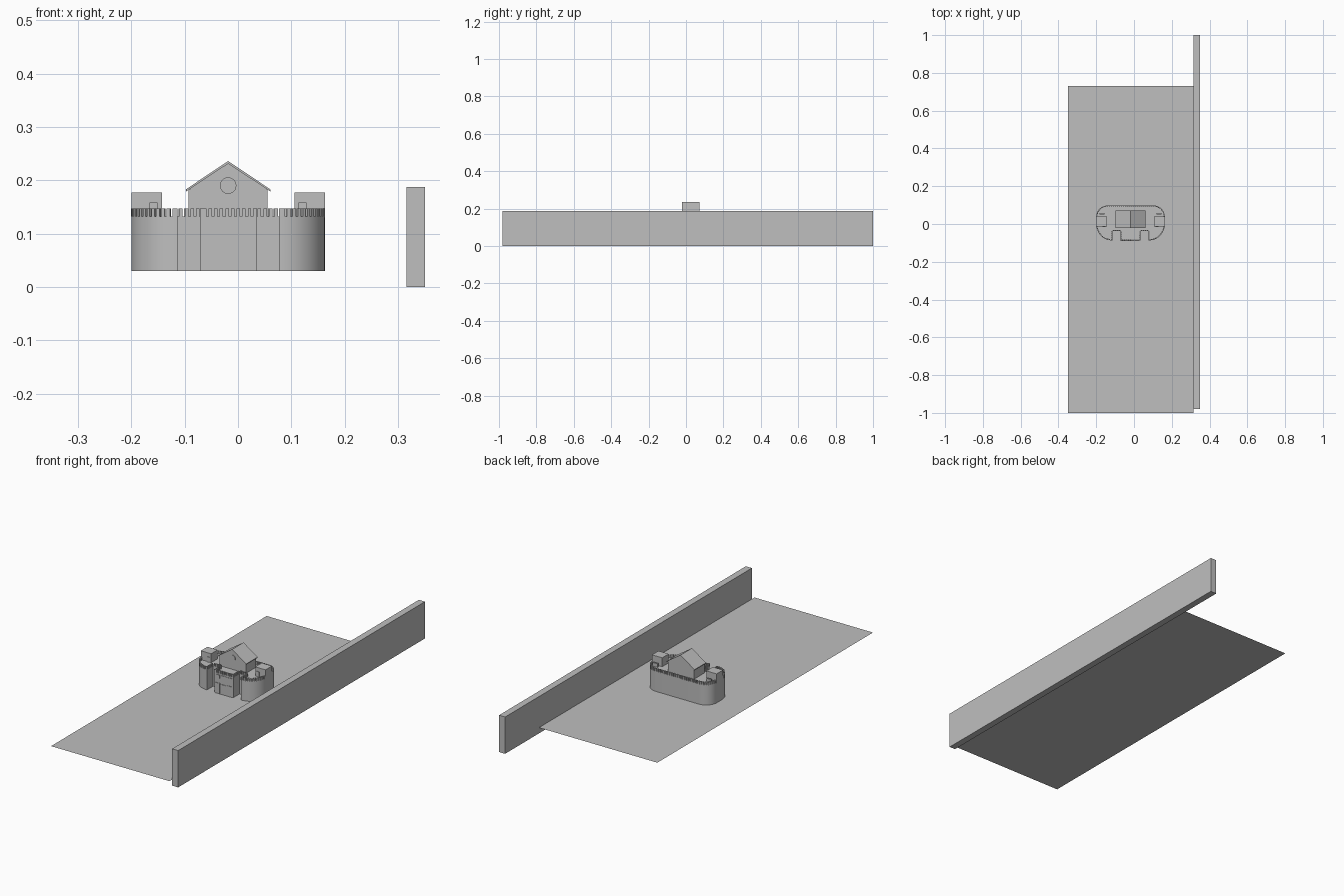
import bpy, bmesh, math
from mathutils import Vector, Matrix

cube = bpy.data.objects.get("Cube")
if cube:
    bpy.data.objects.remove(cube, do_unlink=True)

stone = bpy.data.materials.new("plain grey")
stone.use_nodes = True
GREY = (0.52, 0.52, 0.52, 1)
stone.diffuse_color = GREY
stone.node_tree.nodes["Principled BSDF"].inputs["Base Color"].default_value = GREY

CX = -0.0185      # castle centre line
GROUND = 0.03     # ground level
DECK = 0.132      # top of the castle walls
TOP = 0.147       # top of the battlements


def finish(name, bm):
    bmesh.ops.recalc_face_normals(bm, faces=bm.faces)
    me = bpy.data.meshes.new(name)
    bm.to_mesh(me)
    bm.free()
    me.materials.append(stone)
    me.shade_smooth()
    me.set_sharp_from_angle(angle=math.radians(30))
    ob = bpy.data.objects.new(name, me)
    bpy.context.collection.objects.link(ob)
    return ob


def add_box(bm, lo, hi, turn=None):
    lo, hi = Vector(lo), Vector(hi)
    mat = Matrix.Translation((lo + hi) / 2)
    if turn is not None:
        mat = mat @ Matrix.Rotation(turn, 4, 'Z')
    bmesh.ops.create_cube(bm, size=1, matrix=mat @ Matrix.Diagonal((*(hi - lo), 1)))


def box(name, lo, hi):
    bm = bmesh.new()
    add_box(bm, lo, hi)
    return finish(name, bm)


def prism(name, points, push):
    bm = bmesh.new()
    face = bm.faces.new([bm.verts.new(p) for p in points])
    out = bmesh.ops.extrude_face_region(bm, geom=[face])
    verts = [v for v in out["geom"] if isinstance(v, bmesh.types.BMVert)]
    bmesh.ops.translate(bm, verts=verts, vec=push)
    return finish(name, bm)


def arc(x, y, r, start, steps=12):
    angles = [math.radians(start + 90 * i / steps) for i in range(steps + 1)]
    return [(x + r * math.cos(a), y + r * math.sin(a)) for a in angles]


# Ground sheet and long boundary wall
bm = bmesh.new()
bm.faces.new([bm.verts.new((x, y, GROUND))
              for x, y in [(-0.35, -1), (0.315, -1), (0.315, 0.73), (-0.35, 0.73)]])
finish("ground", bm)
box("boundary_wall", (0.316, -0.98, 0), (0.35, 1, 0.187))

# Castle body: rounded plan with two entrance slots
half = [(0.053, -0.087), (0.053, -0.037), (0.095, -0.037), (0.095, -0.087)]
half += arc(0.0965, -0.002, 0.085, -90) + arc(0.1215, 0.038, 0.06, 0)
plan = [(CX + x, y) for x, y in half] + [(CX - x, y) for x, y in reversed(half)]
prism("castle_body", [(x, y, GROUND) for x, y in plan], (0, 0, DECK - GROUND))

# Battlements: small blocks spaced evenly along the plan
bm = bmesh.new()
STEP, WIDTH, THICK = 0.0105, 0.0065, 0.006
ahead = WIDTH / 2
for a, b in zip(plan, plan[1:] + plan[:1]):
    a, b = Vector(a), Vector(b)
    run = (b - a).length
    if run < 1e-6:
        continue
    along = (b - a) / run
    inward = Vector((-along.y, along.x))
    while ahead < run:
        c = a + along * ahead + inward * THICK / 2
        add_box(bm, (c.x - WIDTH / 2, c.y - THICK / 2, DECK),
                (c.x + WIDTH / 2, c.y + THICK / 2, TOP),
                math.atan2(along.y, along.x))
        ahead += STEP
    ahead -= run
finish("battlements", bm)

# Doors and windows on the central front block
for label, x, w, door_top in [("right", -0.0345, 0.025, 0.083),
                              ("middle", 0, 0.036, 0.08),
                              ("left", 0.0345, 0.025, 0.083)]:
    x0, x1 = CX + x - w / 2, CX + x + w / 2
    box(label + "_door", (x0, -0.0895, GROUND), (x1, -0.086, door_top))
    box(label + "_window", (x0, -0.0895, 0.107), (x1, -0.086, 0.125))

# Corner towers with a small doorway and a low block behind
for label, s in [("left", 1), ("right", -1)]:
    def span(inner, outer):
        return sorted((CX + s * inner, CX + s * outer))
    x0, x1 = span(0.124, 0.1815)
    box(label + "_tower", (x0, -0.012, DECK - 0.002), (x1, 0.04, 0.177))
    x0, x1 = span(0.132, 0.147)
    box(label + "_tower_door", (x0, -0.015, DECK - 0.001), (x1, -0.011, 0.158))
    x0, x1 = span(0.137, 0.164)
    box(label + "_deck_block", (x0, 0.051, DECK - 0.002), (x1, 0.059, 0.15))

# Gabled hall in the middle of the deck
gable = [(-0.074, DECK - 0.002), (0.074, DECK - 0.002), (0.074, 0.182),
         (0, 0.232), (-0.074, 0.182)]
prism("hall", [(CX + x, -0.016, z) for x, z in gable], (0, 0.082, 0))
roof = [(-0.079, 0.183), (0, 0.236), (0.079, 0.183), (0.079, 0.179),
        (0, 0.231), (-0.079, 0.179)]
prism("hall_roof", [(CX + x, -0.021, z) for x, z in roof], (0, 0.092, 0))

# Round gable window
bm = bmesh.new()
bmesh.ops.create_cone(bm, cap_ends=True, segments=24, radius1=0.0155, radius2=0.0155,
                      depth=0.005, matrix=Matrix.Translation((CX, -0.0165, 0.19))
                      @ Matrix.Rotation(math.pi / 2, 4, 'X'))
finish("round_window", bm)
